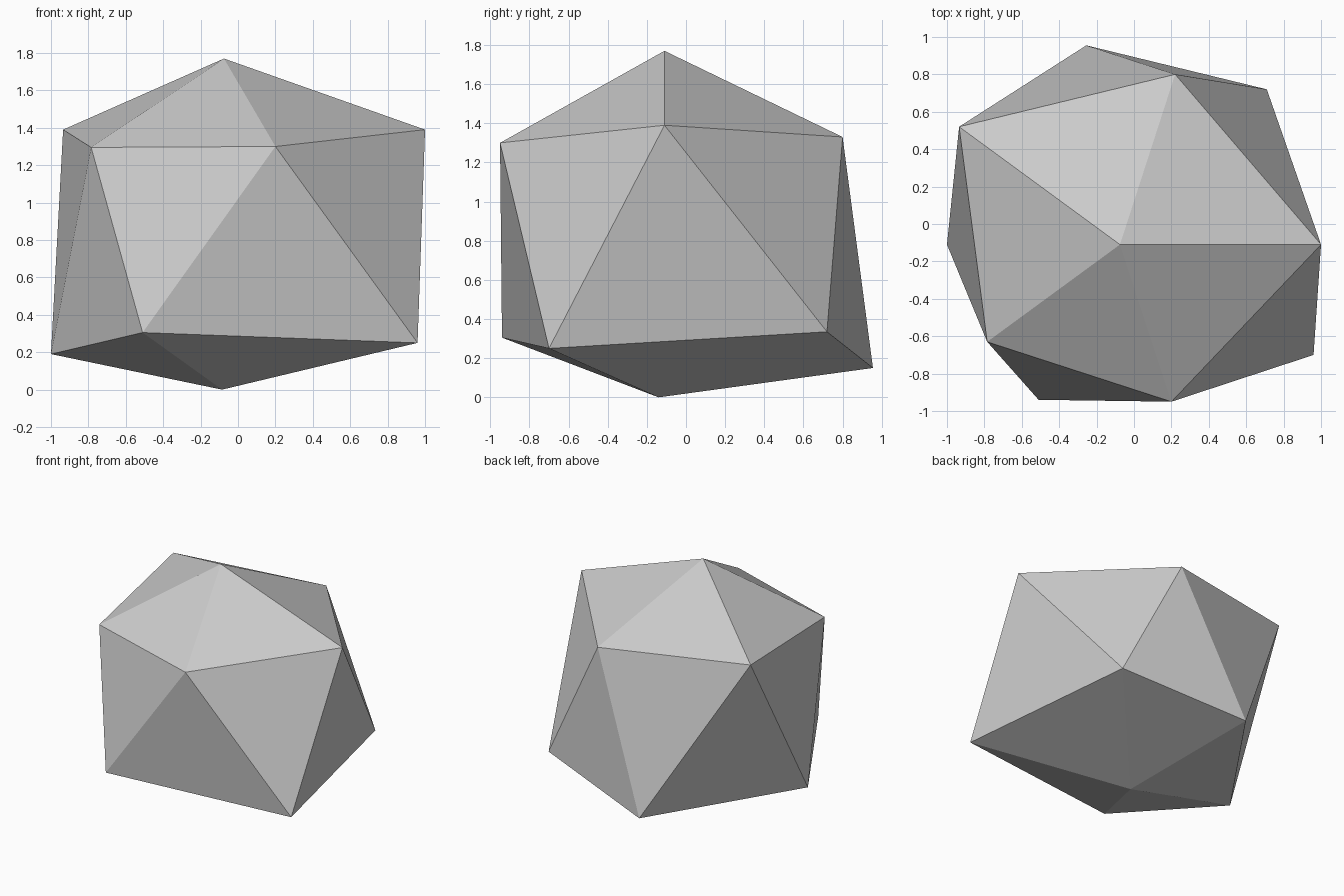
import bpy
import bmesh

cube = bpy.data.objects.get("Cube")
if cube:
    bpy.data.objects.remove(cube, do_unlink=True)

# Stone colour
stone = bpy.data.materials.new("stone_grey")
stone.use_nodes = True
grey = (0.6, 0.6, 0.6, 1)
stone.diffuse_color = grey
stone.node_tree.nodes["Principled BSDF"].inputs["Base Color"].default_value = grey

# Irregular twenty-sided rock: two tips and two uneven rings of five
bm = bmesh.new()
top = bm.verts.new((-0.075, -0.11, 1.77))
bottom = bm.verts.new((-0.085, -0.14, 0))
upper = [bm.verts.new(p) for p in (
    (1, -0.11, 1.39), (0.22, 0.8, 1.33), (-0.935, 0.52, 1.39),
    (-0.785, -0.63, 1.295), (0.2, -0.95, 1.3))]
lower = [bm.verts.new(p) for p in (
    (0.96, -0.7, 0.25), (0.71, 0.72, 0.335), (-0.255, 0.955, 0.15),
    (-1, -0.11, 0.19), (-0.51, -0.94, 0.305))]

# Tip fans and the zigzag band between the rings
for i in range(5):
    j = (i + 1) % 5
    bm.faces.new((top, upper[i], upper[j]))
    bm.faces.new((upper[i], lower[j], upper[j]))
    bm.faces.new((lower[i], lower[j], upper[i]))
    bm.faces.new((bottom, lower[j], lower[i]))
bmesh.ops.recalc_face_normals(bm, faces=bm.faces)

mesh = bpy.data.meshes.new("rock")
bm.to_mesh(mesh)
bm.free()
mesh.materials.append(stone)
rock = bpy.data.objects.new("rock", mesh)
bpy.context.collection.objects.link(rock)
